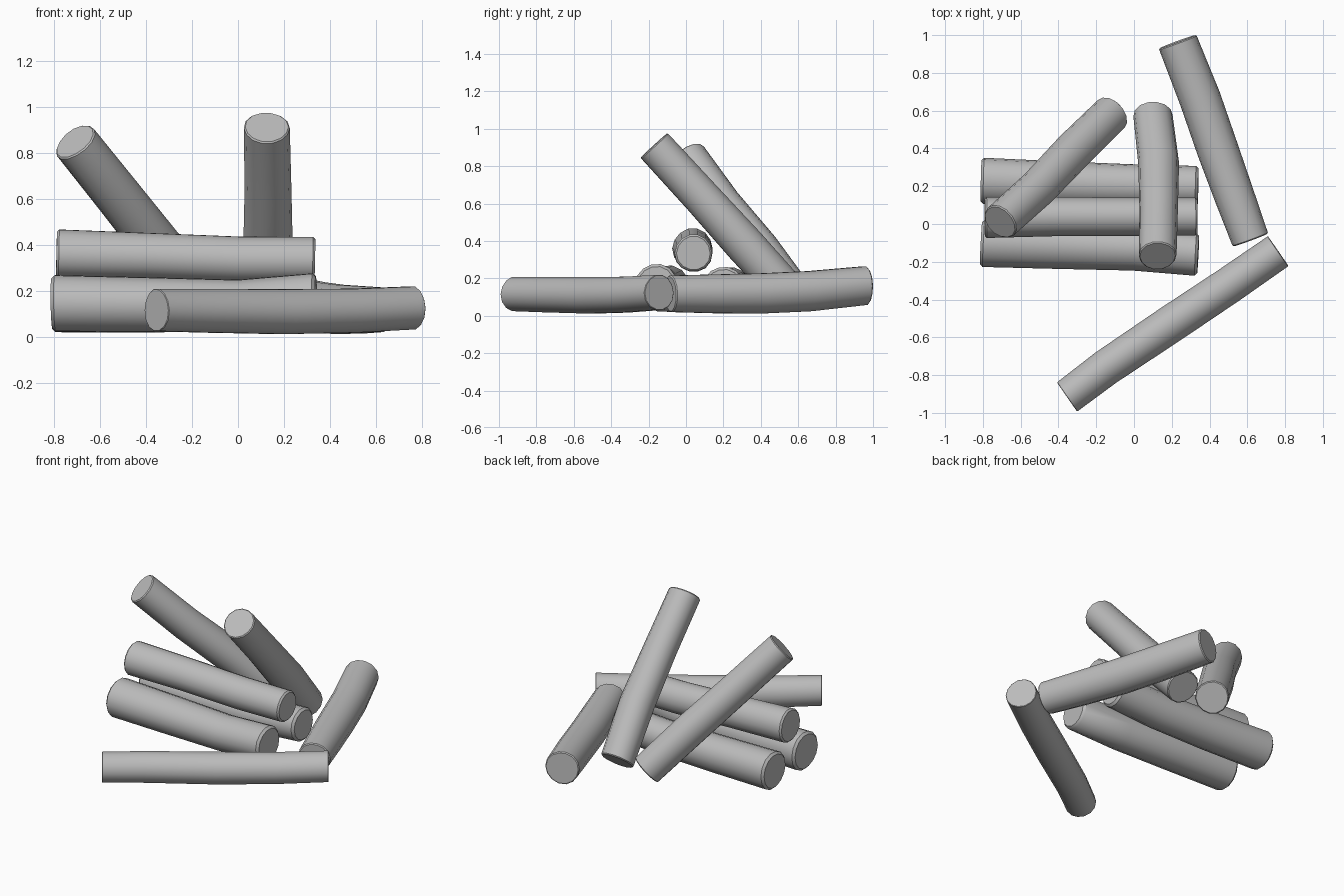
import bpy, bmesh, math, random
from mathutils import Vector

if "Cube" in bpy.data.objects:
    bpy.data.objects.remove(bpy.data.objects["Cube"], do_unlink=True)

random.seed(4)
SIDES = 14
TAU = 2 * math.pi

grey = bpy.data.materials.new("plain grey")
grey.use_nodes = True
colour = (0.5, 0.5, 0.5, 1)
grey.diffuse_color = colour
grey.node_tree.nodes["Principled BSDF"].inputs["Base Color"].default_value = colour


def log(name, stations, rim=0.006):
    """Sweep a slightly lumpy round section through (x, y, z, radius) stations."""
    centres = [Vector(s[:3]) for s in stations]
    radii = [s[3] for s in stations]
    # One fixed frame per log keeps the rings aligned
    axis = (centres[-1] - centres[0]).normalized()
    side = axis.cross(Vector((0, 0, 1))).normalized()
    up = side.cross(axis)
    # Small chamfer rings at both ends
    rows = [(centres[0], radii[0] - rim), (centres[0] + axis * rim, radii[0])]
    rows += list(zip(centres[1:-1], radii[1:-1]))
    rows += [(centres[-1] - axis * rim, radii[-1]), (centres[-1], radii[-1] - rim)]

    bm = bmesh.new()
    phase = random.uniform(0, TAU)
    rings = []
    for c, r in rows:
        ring = []
        for i in range(SIDES):
            a = TAU * i / SIDES
            rr = r * (1 + 0.015 * math.sin(3 * a + phase))
            ring.append(bm.verts.new(c + side * rr * math.cos(a) + up * rr * math.sin(a)))
        rings.append(ring)
    for lo, hi in zip(rings, rings[1:]):
        for i in range(SIDES):
            j = (i + 1) % SIDES
            bm.faces.new((lo[i], lo[j], hi[j], hi[i]))
    bm.faces.new(rings[0])
    bm.faces.new(rings[-1])
    bmesh.ops.recalc_face_normals(bm, faces=bm.faces)

    mesh = bpy.data.meshes.new(name)
    bm.to_mesh(mesh)
    bm.free()
    mesh.materials.append(grey)
    obj = bpy.data.objects.new(name, mesh)
    bpy.context.collection.objects.link(obj)
    bpy.ops.object.select_all(action="DESELECT")
    obj.select_set(True)
    bpy.context.view_layer.objects.active = obj
    bpy.ops.object.shade_smooth_by_angle(angle=math.radians(40))
    return obj


# Three stacked logs
log("stack_front_log", [(-0.81, -0.1, 0.145, 0.125), (-0.4, -0.115, 0.14, 0.121),
                        (0, -0.13, 0.135, 0.115), (0.34, -0.16, 0.165, 0.113)], 0.014)
log("stack_back_log", [(-0.81, 0.23, 0.14, 0.122), (-0.4, 0.215, 0.135, 0.118),
                       (0, 0.205, 0.135, 0.112), (0.34, 0.2, 0.155, 0.108)], 0.014)
log("stack_top_log", [(-0.79, 0.035, 0.36, 0.108), (-0.4, 0.04, 0.35, 0.103),
                      (0, 0.04, 0.335, 0.102), (0.335, 0.04, 0.335, 0.1)], 0.01)

# Two logs leaning over the stack
log("leaning_left_log", [(-0.71, 0.01, 0.85, 0.1), (-0.51, 0.19, 0.6, 0.102),
                         (-0.32, 0.39, 0.36, 0.105), (-0.12, 0.585, 0.1, 0.102)])
log("leaning_right_log", [(0.125, -0.17, 0.912, 0.1), (0.13, 0.08, 0.64, 0.102),
                          (0.13, 0.32, 0.375, 0.108), (0.1, 0.575, 0.095, 0.104)])

# Two loose logs on the ground
log("ground_front_log", [(-0.355, -0.915, 0.115, 0.094), (-0.15, -0.76, 0.112, 0.097),
                         (0.2, -0.525, 0.108, 0.1), (0.5, -0.325, 0.112, 0.098),
                         (0.763, -0.143, 0.124, 0.096)], 0.003)
log("ground_side_log", [(0.23, 0.965, 0.162, 0.106), (0.35, 0.66, 0.132, 0.11),
                        (0.44, 0.4, 0.12, 0.11), (0.53, 0.15, 0.118, 0.106),
                        (0.616, -0.085, 0.118, 0.1)])
